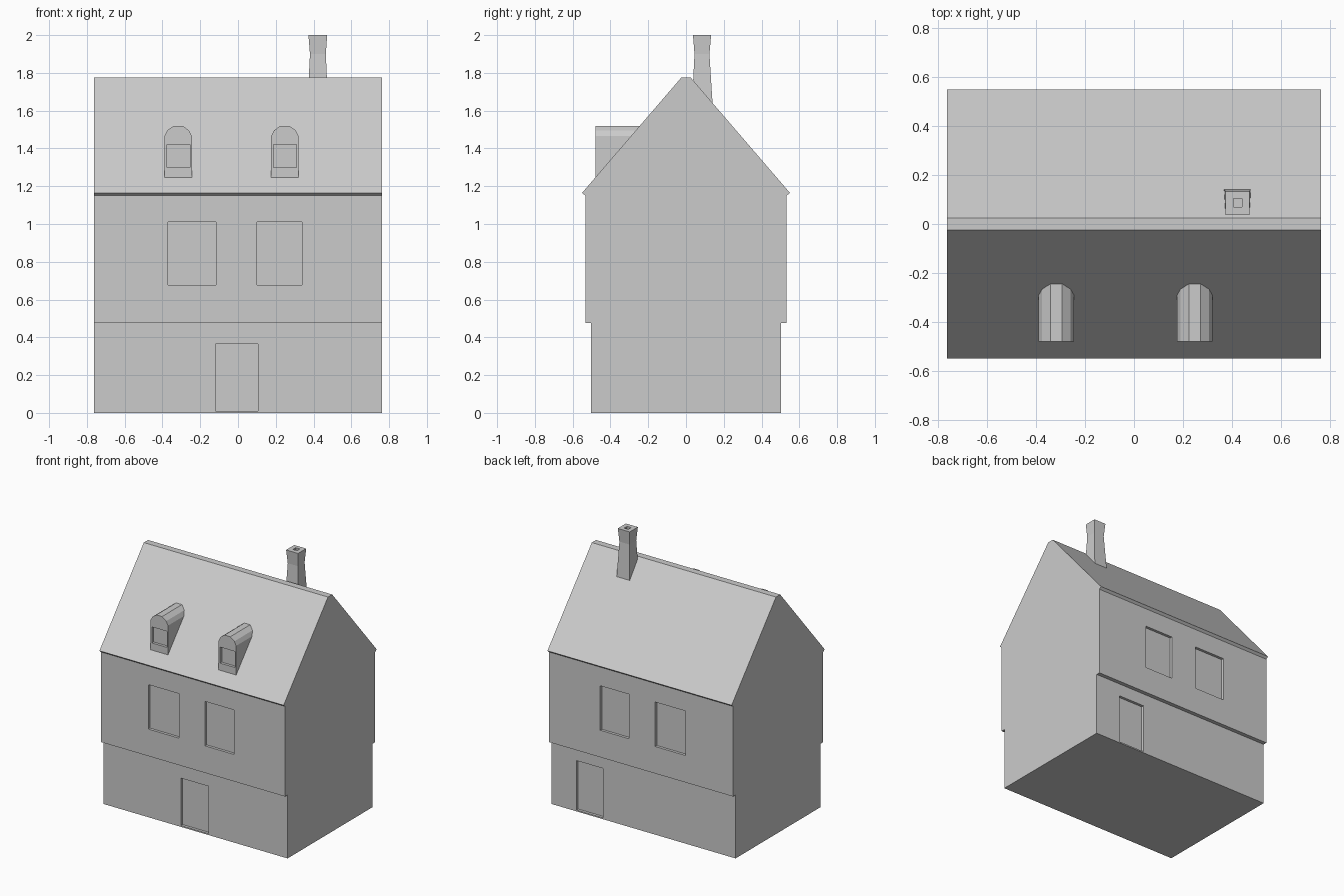
import bpy, bmesh

if "Cube" in bpy.data.objects:
    bpy.data.objects.remove(bpy.data.objects["Cube"])

grey = bpy.data.materials.new("light grey")
grey.diffuse_color = (0.6, 0.6, 0.6, 1)
grey.use_nodes = True
grey.node_tree.nodes["Principled BSDF"].inputs["Base Color"].default_value = grey.diffuse_color


def make(name, rings):
    """Solid lofted through matching closed rings, capped at both ends."""
    bm = bmesh.new()
    loops = [[bm.verts.new(p) for p in r] for r in rings]
    n = len(loops[0])
    for a, b in zip(loops, loops[1:]):
        for i in range(n):
            j = (i + 1) % n
            bm.faces.new((a[i], a[j], b[j], b[i]))
    bm.faces.new(loops[0])
    bm.faces.new(loops[-1])
    bmesh.ops.recalc_face_normals(bm, faces=bm.faces)
    me = bpy.data.meshes.new(name)
    bm.to_mesh(me)
    bm.free()
    me.materials.append(grey)
    ob = bpy.data.objects.new(name, me)
    bpy.context.collection.objects.link(ob)
    return ob


def rect(x0, x1, y0, y1, z):
    return [(x0, y0, z), (x1, y0, z), (x1, y1, z), (x0, y1, z)]


def carve(ob, x0, x1, y0, y1, z0, z1):
    """Cut a box-shaped recess into a part."""
    cutter = make("cutter", [rect(x0, x1, y0, y1, z0), rect(x0, x1, y0, y1, z1)])
    cutter.hide_render = True
    mod = ob.modifiers.new("recess", 'BOOLEAN')
    mod.operation, mod.solver, mod.object = 'DIFFERENCE', 'EXACT', cutter
    bpy.context.view_layer.objects.active = ob
    bpy.ops.object.modifier_apply(modifier=mod.name)
    bpy.data.objects.remove(cutter)


# House body: gable profile with stepped walls, eaves and a narrow flat ridge
half = [(0.503, 0), (0.503, 0.475), (0.533, 0.475), (0.533, 1.15),
        (0.55, 1.165), (0.025, 1.775)]
profile = half + [(-y, z) for y, z in reversed(half)]
house = make("house_body", [[(x, y, z) for y, z in profile] for x in (-0.763, 0.763)])

# Upper windows, front and back, then the two doors
D = 0.02
for x0, x1 in ((-0.37, -0.117), (0.10, 0.338)):
    carve(house, x0, x1, -0.7, -0.533 + D, 0.677, 1.01)
    carve(house, x0, x1, 0.533 - D, 0.7, 0.677, 1.01)
carve(house, -0.12, 0.106, -0.7, -0.503 + D, 0.01, 0.365)
carve(house, 0.335, 0.555, 0.503 - D, 0.7, 0.01, 0.38)

# Dormers with faceted arched tops and a recessed window
arch = [(0.073, 1.24), (0.073, 1.465), (0.058, 1.495), (0.024, 1.52)]
outline = arch + [(-x, z) for x, z in reversed(arch)]
for side, cx in (("left", -0.317), ("right", 0.248)):
    dormer = make("dormer_" + side,
                  [[(cx + x, y, z) for x, z in outline] for y in (-0.48, -0.235)])
    carve(dormer, cx - 0.06, cx + 0.063, -0.6, -0.48 + D, 1.30, 1.42)

# Chimney: waisted stack with a small flue
chimney = make("chimney", [rect(0.366, 0.478, 0.03, 0.143, 1.6),
                           rect(0.381, 0.465, 0.045, 0.124, 1.9),
                           rect(0.373, 0.472, 0.037, 0.133, 2.0)])
carve(chimney, 0.406, 0.44, 0.07, 0.104, 1.93, 2.1)
